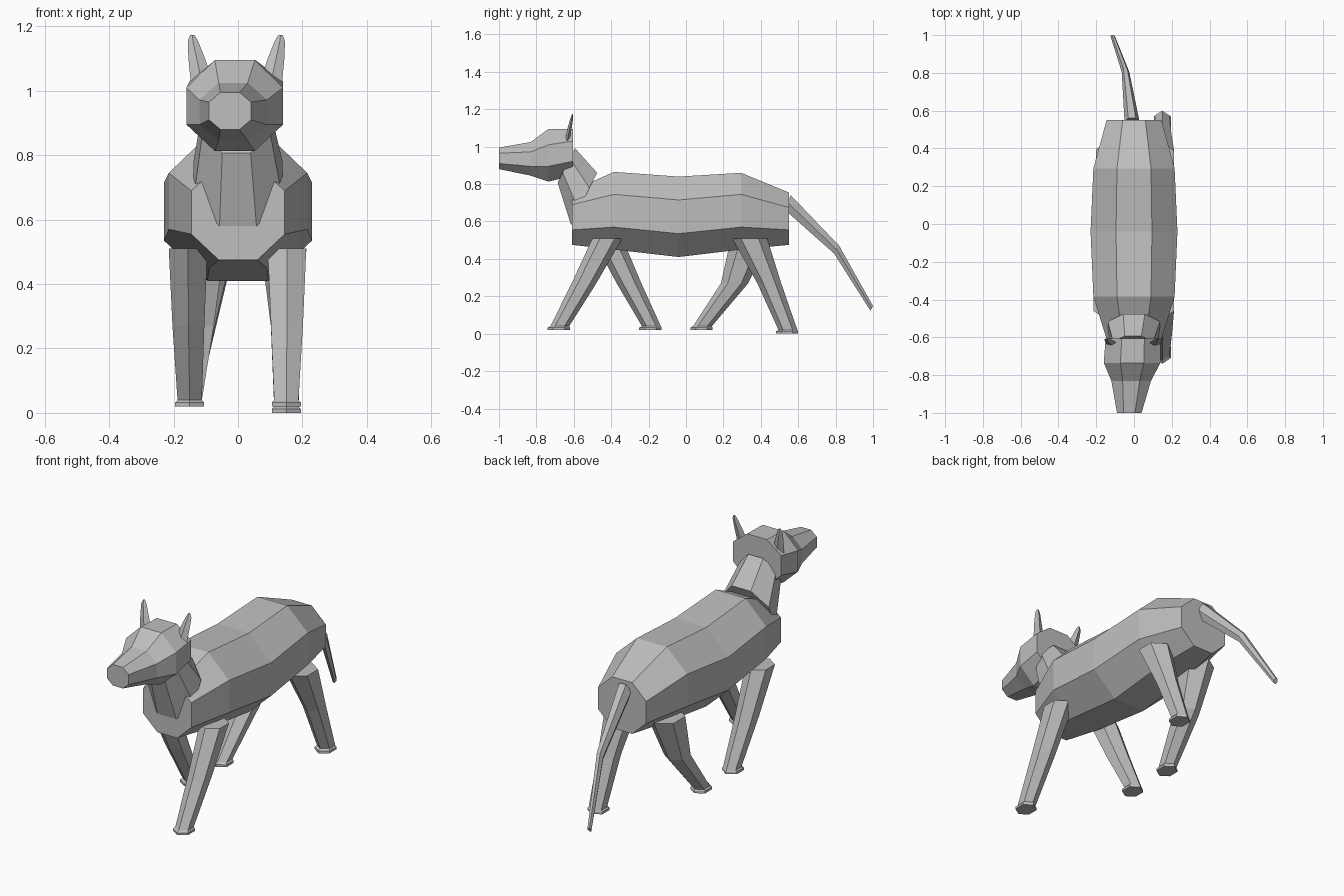
import bpy
import bmesh
import math
from mathutils import Vector

cube = bpy.data.objects.get("Cube")
if cube:
    bpy.data.objects.remove(cube, do_unlink=True)

grey = bpy.data.materials.new("plain grey")
grey.use_nodes = True
GREY = (0.52, 0.52, 0.52, 1)
grey.diffuse_color = GREY
grey.node_tree.nodes["Principled BSDF"].inputs["Base Color"].default_value = GREY


def loft(name, rings):
    """Skin a closed, flat-shaded tube through rings of points."""
    bm = bmesh.new()
    loops = [[bm.verts.new(p) for p in ring] for ring in rings]
    for a, b in zip(loops, loops[1:]):
        n = len(a)
        for i in range(n):
            j = (i + 1) % n
            bm.faces.new((a[i], a[j], b[j], b[i]))
    bm.faces.new(loops[0])
    bm.faces.new(loops[-1])
    bmesh.ops.recalc_face_normals(bm, faces=bm.faces)
    mesh = bpy.data.meshes.new(name)
    bm.to_mesh(mesh)
    bm.free()
    mesh.materials.append(grey)
    obj = bpy.data.objects.new(name, mesh)
    bpy.context.collection.objects.link(obj)
    return obj


def section(y, cx, wide, flat, bottom, low, high, top):
    """Upright octagon with a flat top and bottom."""
    right = [(flat, bottom), (wide, low), (wide, high), (flat, top)]
    left = [(-x, z) for x, z in reversed(right)]
    return [(cx + x, y, z) for x, z in right + left]


def ngon(center, u, v, n, start=0.0):
    """Polygon ring spanned by two half-axis vectors."""
    c, u, v = Vector(center), Vector(u), Vector(v)
    angles = [start + math.tau * i / n for i in range(n)]
    return [c + u * math.cos(a) + v * math.sin(a) for a in angles]


# Body
loft("body", [
    section(-0.61, 0, 0.145, 0.06, 0.475, 0.555, 0.69, 0.765),
    section(-0.385, 0, 0.215, 0.09, 0.45, 0.57, 0.745, 0.865),
    section(-0.04, 0, 0.23, 0.095, 0.41, 0.535, 0.715, 0.84),
    section(0.295, 0, 0.215, 0.09, 0.45, 0.57, 0.745, 0.86),
    section(0.55, 0, 0.145, 0.06, 0.475, 0.555, 0.675, 0.755),
])

# Neck
EIGHTH = math.pi / 8
loft("neck", [
    ngon((0, -0.545, 0.72), (0.15, 0, 0), (0, 0.075, 0.152), 8, EIGHTH),
    ngon((-0.005, -0.64, 0.9), (0.115, 0, 0), (0, 0.05, 0.1), 8, EIGHTH),
])

# Head, turned very slightly to one side
loft("head", [
    section(-1.0, -0.025, 0.065, 0.03, 0.88, 0.91, 0.965, 0.995),
    section(-0.83, -0.015, 0.105, 0.045, 0.845, 0.895, 0.972, 1.025),
    section(-0.735, -0.01, 0.15, 0.062, 0.813, 0.895, 1.01, 1.095),
    section(-0.605, -0.005, 0.145, 0.06, 0.845, 0.922, 1.03, 1.095),
])

# Ears
for side, name in ((1, "left_ear"), (-1, "right_ear")):
    steps = [(0.108, -0.635, 1.03, 0.034, 0.012),
             (0.123, -0.622, 1.10, 0.026, 0.011),
             (0.135, -0.61, 1.155, 0.016, 0.007),
             (0.137, -0.606, 1.174, 0.006, 0.003)]
    loft(name, [ngon((side * x - 0.005, y, z), (w, 0, 0), (0, d, 0), 4)
                for x, y, z, w, d in steps])

# Tail
loft("tail", [
    ngon((x, y, z), (w, 0, 0), (0, h * 0.6, h), 6)
    for x, y, z, w, h in ((-0.01, 0.54, 0.705, 0.04, 0.04),
                          (-0.045, 0.805, 0.45, 0.02, 0.025),
                          (-0.112, 0.993, 0.135, 0.012, 0.014))
])


def leg(name, base, hip, knee, foot):
    """Six-sided leg; each joint is (x, y, z, radius), ending in a small hoof."""
    fx, fy, r = foot
    joints = [hip, knee, (fx, fy, base + 0.02, r * 0.84), (fx, fy - 0.005, base + 0.012, r),
              (fx, fy - 0.005, base, r)]
    loft(name, [ngon((x, y, z), (0, s, 0), (0.866 * s, 0, 0), 6) for x, y, z, s in joints])


# Legs in mid-stride
leg("front_left_leg", 0.02,
    (0.152, -0.42, 0.51, 0.08), (0.152, -0.545, 0.27, 0.066), (0.15, -0.675, 0.06))
leg("front_right_leg", 0.02,
    (-0.155, -0.42, 0.51, 0.08), (-0.154, -0.305, 0.27, 0.066), (-0.15, -0.185, 0.06))
leg("back_left_leg", 0.0,
    (0.142, 0.34, 0.51, 0.094), (0.15, 0.445, 0.27, 0.064), (0.15, 0.545, 0.06))
leg("back_right_leg", 0.02,
    (-0.122, 0.345, 0.51, 0.105), (-0.13, 0.26, 0.27, 0.073), (-0.15, 0.088, 0.06))
